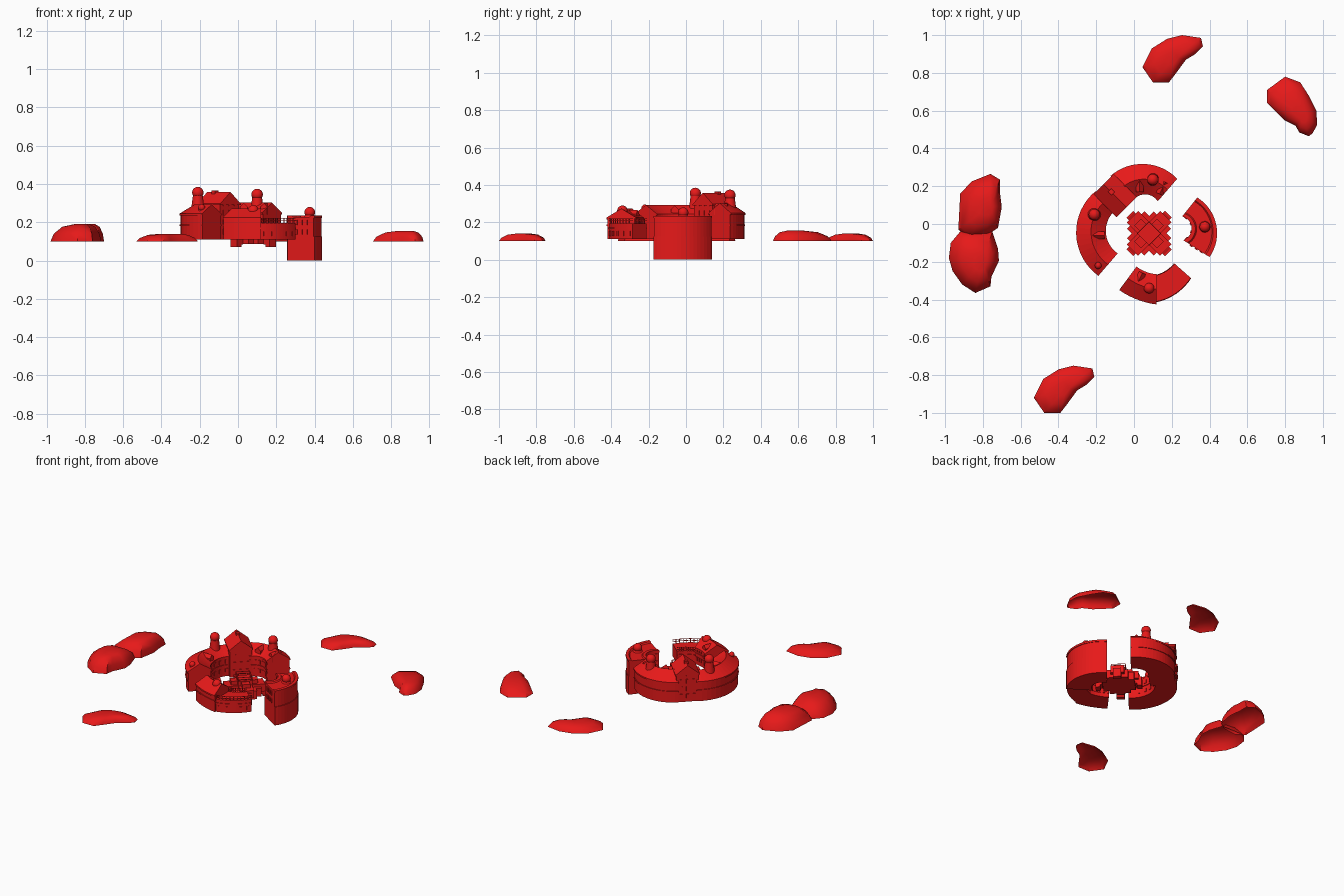
import bpy, bmesh, math
from mathutils import Vector, Matrix
from mathutils.geometry import intersect_line_line_2d

if "Cube" in bpy.data.objects:
    bpy.data.objects.remove(bpy.data.objects["Cube"])

red = bpy.data.materials.new("red")
red.diffuse_color = (0.8, 0.01, 0.01, 1)
red.use_nodes = True
red.node_tree.nodes["Principled BSDF"].inputs["Base Color"].default_value = red.diffuse_color


def finish(name, bm, smooth=False):
    bmesh.ops.recalc_face_normals(bm, faces=bm.faces)
    me = bpy.data.meshes.new(name)
    bm.to_mesh(me)
    bm.free()
    me.materials.append(red)
    ob = bpy.data.objects.new(name, me)
    bpy.context.collection.objects.link(ob)
    if smooth:
        bpy.context.view_layer.objects.active = ob
        ob.select_set(True)
        bpy.ops.object.shade_smooth_by_angle(angle=math.radians(40))
        ob.select_set(False)
    return ob


def arc(pts, n=16):
    """Circle arc through three points."""
    p, q, r = (Vector(v) for v in pts)
    u, v = q - p, r - p
    d = 2 * (u.x * v.y - u.y * v.x)
    c = p + Vector((v.y * u.dot(u) - u.y * v.dot(v), u.x * v.dot(v) - v.x * u.dot(u))) / d
    a0 = math.atan2(p.y - c.y, p.x - c.x)
    a1 = math.atan2(r.y - c.y, r.x - c.x)
    sweep = (a1 - a0) % math.tau
    if d < 0:
        sweep -= math.tau
    R = (p - c).length
    return [c + R * Vector((math.cos(a0 + sweep * i / n), math.sin(a0 + sweep * i / n)))
            for i in range(n + 1)]


def strip(name, outer, inner, profile, n=16):
    """Sweep a closed (across, height) profile between an outer and an inner arc."""
    bm = bmesh.new()
    rings = []
    for o, i in zip(arc(outer, n), arc(inner, n)):
        rings.append([bm.verts.new((*o.lerp(i, t), z)) for t, z in profile])
    k = len(profile)
    for a, b in zip(rings, rings[1:]):
        for j in range(k):
            bm.faces.new((a[j], a[(j + 1) % k], b[(j + 1) % k], b[j]))
    bm.faces.new(rings[0])
    bm.faces.new(rings[-1])
    return finish(name, bm)


def add_box(bm, centre, size, angle=0):
    m = Matrix.Translation(centre) @ Matrix.Rotation(angle, 4, 'Z') @ Matrix.Diagonal((*size, 1))
    bmesh.ops.create_cube(bm, size=1, matrix=m)


def windows(name, curve, zs, count):
    """Rows of small window frames along a wall."""
    bm = bmesh.new()
    pts = arc(curve, count * 2)
    for i in range(1, count * 2, 2):
        d = pts[i + 1] - pts[i - 1]
        for z in zs:
            add_box(bm, (*pts[i], z), (0.016, 0.008, 0.026), math.atan2(d.y, d.x))
    finish(name, bm)


def railing(name, path, z, h=0.025):
    bm = bmesh.new()
    for a, b in zip(path, path[1:]):
        d, m = b - a, (a + b) / 2
        ang = math.atan2(d.y, d.x)
        for zz in (z + h * 0.5, z + h):
            add_box(bm, (*m, zz), (d.length, 0.003, 0.003), ang)
        add_box(bm, (*a, z + h / 2), (0.004, 0.004, h), ang)
    finish(name, bm)


def gable_block(name, centre, size, angle, z0, eave, peak):
    """Straight house; the ridge runs along local x."""
    bm = bmesh.new()
    l, w = size[0] / 2, size[1] / 2
    m = Matrix.Translation((*centre, 0)) @ Matrix.Rotation(angle, 4, 'Z')
    sec = [(-w, z0), (-w, eave), (0, peak), (w, eave), (w, z0)]
    ends = [[bm.verts.new(m @ Vector((x, y, z))) for y, z in sec] for x in (-l, l)]
    for j in range(5):
        k = (j + 1) % 5
        bm.faces.new((ends[0][j], ends[0][k], ends[1][k], ends[1][j]))
    for e in ends:
        bm.faces.new(e)
    finish(name, bm)


def dome(name, x, y, base, top, r=0.03):
    bm = bmesh.new()
    drum = top - 1.5 * r
    bmesh.ops.create_cone(bm, cap_ends=True, segments=16, radius1=r * 1.25, radius2=r * 0.85,
                          depth=drum - base, matrix=Matrix.Translation((x, y, (drum + base) / 2)))
    bmesh.ops.create_uvsphere(bm, u_segments=16, v_segments=10, radius=r,
                              matrix=Matrix.Translation((x, y, top - r)))
    finish(name, bm, True)


def rock(name, outline, top, shift=(0, 0), at=(0, 0)):
    """Open-bottomed boulder lofted from its outline towards a peak."""
    bm = bmesh.new()
    pts = [Vector(p) + Vector(at) for p in outline]
    c = sum(pts, Vector((0, 0))) / len(pts)
    rings = []
    for s, f in ((1, 0), (0.9, 0.45), (0.65, 0.85), (0.3, 1)):
        o = c + Vector(shift) * (1 - s)
        rings.append([bm.verts.new((*(o + (p - c) * s), 0.1 + (top - 0.1) * f)) for p in pts])
    n = len(pts)
    for a, b in zip(rings, rings[1:]):
        for j in range(n):
            bm.faces.new((a[j], a[(j + 1) % n], b[(j + 1) % n], b[j]))
    bm.faces.new(rings[-1])
    finish(name, bm, True)


def house_profile(z0, eave, ridge):
    return [(0, z0), (0, eave), (0.5, ridge), (1, eave), (1, z0)]


def roof_profile(eave, ridge):
    return [(-0.04, eave - 0.005), (-0.04, eave + 0.005), (0.5, ridge + 0.008),
            (1.04, eave + 0.005), (1.04, eave - 0.005), (0.5, ridge - 0.004)]


def band_profile(z):
    return [(-0.03, z), (-0.03, z + 0.008), (1.03, z + 0.008), (1.03, z)]


# Curved houses: outer arc, inner arc, eave height, ridge height
houses = {
    "left_house": ([(-0.185, -0.27), (-0.3, -0.06), (-0.2, 0.17)],
                   [(-0.09, -0.16), (-0.155, -0.04), (-0.11, 0.07)], 0.24, 0.285),
    "back_house": ([(-0.12, 0.25), (0.05, 0.312), (0.225, 0.235)],
                   [(-0.01, 0.13), (0.07, 0.162), (0.13, 0.125)], 0.245, 0.295),
    "front_house": ([(-0.075, -0.345), (0.02, -0.395), (0.12, -0.42)],
                    [(0.01, -0.23), (0.06, -0.258), (0.12, -0.272)], 0.22, 0.265),
}
for name, (o, i, eave, ridge) in houses.items():
    strip(name, o, i, house_profile(0.11, eave, ridge))
    strip(name + "_roof", o, i, roof_profile(eave, ridge))
    strip(name + "_band", o, i, band_profile(0.18))
    windows(name + "_windows", i, (0.15, 0.21), 6)

# Terrace that continues the front house
to = [(0.12, -0.41), (0.23, -0.36), (0.3, -0.285)]
ti = [(0.12, -0.272), (0.17, -0.25), (0.215, -0.21)]
strip("front_terrace", to, ti, [(0, 0.11), (0, 0.195), (1, 0.195), (1, 0.11)])
strip("front_terrace_band", to, ti, band_profile(0.165))
windows("front_terrace_windows", to, (0.14,), 5)
railing("terrace_rail_outer", arc(to, 10), 0.195)
railing("terrace_rail_inner", arc(ti, 8), 0.195)

# Right gatehouse with its deep foundation
ro = [(0.335, 0.14), (0.438, -0.02), (0.4, -0.175)]
ri = [(0.255, 0.04), (0.305, -0.02), (0.26, -0.085)]
strip("gatehouse_foundation", ro, ri, [(0, 0), (0, 0.125), (1, 0.125), (1, 0)])
strip("gatehouse", ro, ri, [(0.03, 0.125), (0.03, 0.225), (0.97, 0.225), (0.97, 0.125)])
strip("gatehouse_roof", ro, ri, [(0, 0.222), (0, 0.235), (0.15, 0.235), (0.2, 0.228),
                                 (0.8, 0.228), (0.85, 0.235), (1, 0.235), (1, 0.222)])
windows("gatehouse_windows", ri, (0.15, 0.2), 4)
windows("gatehouse_end_windows", [(0.29, -0.108), (0.331, -0.133), (0.37, -0.156)], (0.15, 0.2), 3)

# Tall gabled hall joining the left and back houses
q = -math.pi / 4
gable_block("tall_hall", (-0.1, 0.15), (0.16, 0.14), q, 0.11, 0.295, 0.35)
gable_block("tall_hall_roof", (-0.1, 0.15), (0.172, 0.152), q, 0.29, 0.297, 0.358)
bm = bmesh.new()
for u in (-0.04, 0, 0.04):
    for z in (0.15, 0.2, 0.25, 0.3):
        for s in (-0.08, 0.08):
            p = Vector((-0.1, 0.15)) + s * Vector((0.707, -0.707)) + u * Vector((0.707, 0.707))
            add_box(bm, (*p, z), (0.008, 0.018, 0.028), q)
add_box(bm, (-0.12, 0.17, 0.35), (0.025, 0.025, 0.03), q)
finish("hall_windows_and_chimney", bm)

# Dormers on the curved roofs
for k, (x, y, a, z) in enumerate([(0.03, 0.205, 90, 0.3), (0.15, 0.19, 65, 0.3),
                                  (-0.19, -0.06, 0, 0.29), (0.03, -0.29, 65, 0.265)]):
    gable_block(f"dormer_{k + 1}", (x, y), (0.07, 0.04), math.radians(a), z - 0.06, z - 0.02, z)

# Round turrets
dome("left_turret", -0.21, 0.05, 0.25, 0.385)
dome("back_turret", 0.1, 0.235, 0.25, 0.375)
dome("front_turret", 0.08, -0.34, 0.2, 0.29, 0.028)
dome("gatehouse_turret", 0.375, -0.015, 0.22, 0.28, 0.028)
dome("small_turret", -0.19, -0.22, 0.22, 0.295, 0.018)

# Stepped cross in the courtyard
C = Vector((0.08, -0.05))
bm = bmesh.new()
for a in (math.pi / 4, -math.pi / 4):
    add_box(bm, (*C, 0.135), (0.25, 0.085, 0.05), a)
    add_box(bm, (*C, 0.115), (0.2, 0.13, 0.055), a)
    add_box(bm, (*C, 0.155), (0.17, 0.05, 0.06), a)
add_box(bm, (*C, 0.145), (0.09, 0.09, 0.09), math.pi / 4)
for j in range(4):
    d = Vector((math.cos(j * math.pi / 2 + q), math.sin(j * math.pi / 2 + q)))
    for k in range(3):
        add_box(bm, (*(C + d * (0.105 + 0.012 * k)), 0.13 - 0.015 * k), (0.03, 0.05, 0.06), j * math.pi / 2 + q)
finish("courtyard_cross", bm)
sq = [C + 0.062 * Vector((math.cos(j * math.pi / 2), math.sin(j * math.pi / 2))) for j in range(5)]
railing("courtyard_rail", sq, 0.185, 0.03)

# Surrounding rocks
bean = [(-.16, -.04), (-.11, .06), (-.03, .11), (.05, .13), (.15, .115), (.16, .07),
        (.12, .03), (.07, 0), (.015, -.075), (-.02, -.12), (-.105, -.12)]
rock("front_rock", bean, 0.14, at=(-0.37, -0.88))
rock("back_rock", bean, 0.14, at=(0.205, 0.87))
rock("right_rock", [(.705, .71), (.8, .78), (.88, .75), (.925, .68), (.965, .6), (.97, .525),
                    (.945, .48), (.925, .465), (.875, .485), (.855, .52), (.795, .55), (.705, .64)],
     0.155, (0.03, -0.03))
rock("left_rock_back", [(-.93, -.03), (-.92, .16), (-.86, .225), (-.76, .265), (-.71, .235),
                        (-.71, .17), (-.7, .09), (-.72, -.02), (-.78, -.06), (-.87, -.07)],
     0.19, (0.03, 0))
rock("left_rock_front", [(-.98, -.18), (-.97, -.1), (-.92, -.04), (-.75, -.04), (-.72, -.13),
                         (-.715, -.195), (-.755, -.28), (-.76, -.33), (-.84, -.365), (-.91, -.32),
                         (-.96, -.25)], 0.19, (0.04, 0))
